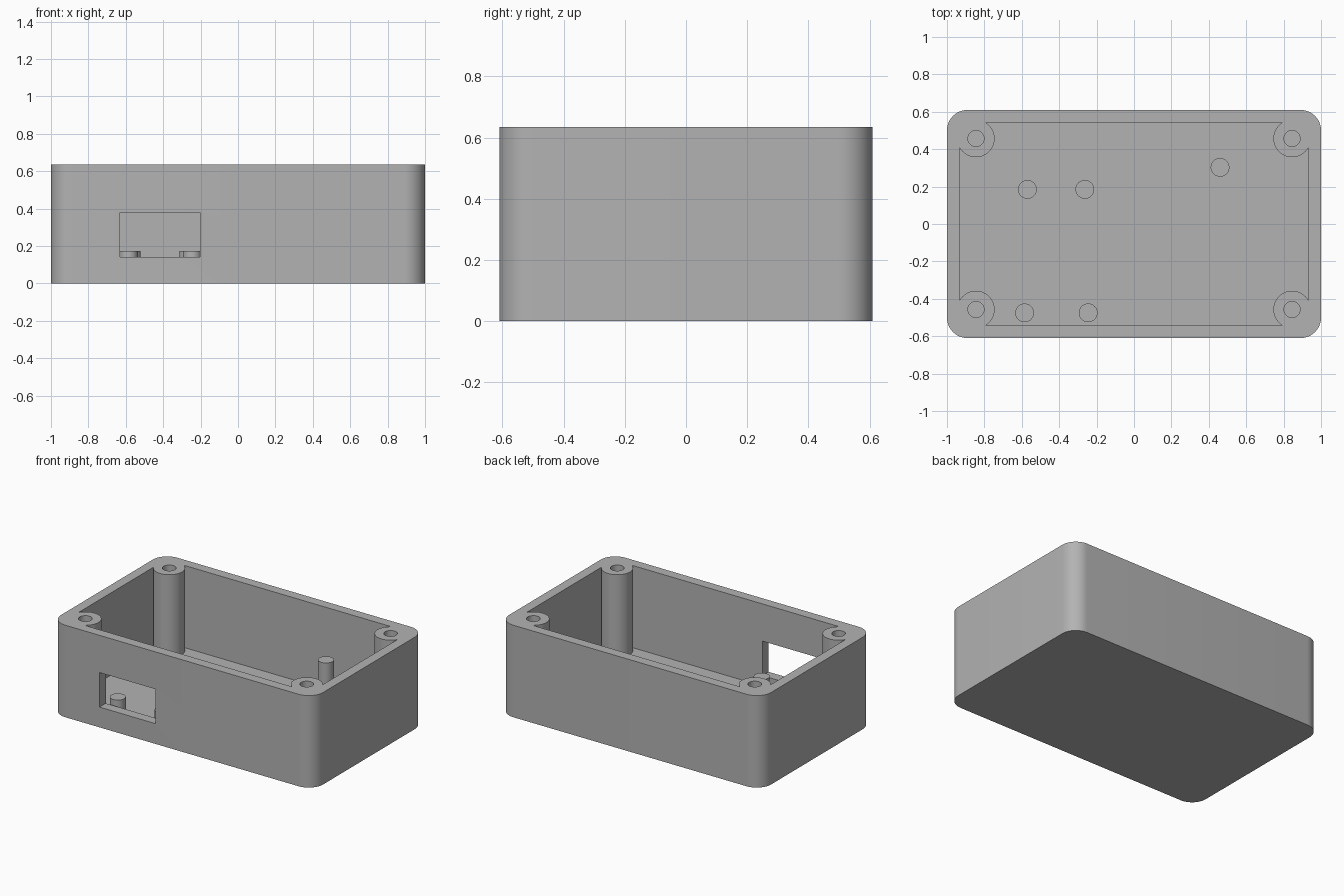
import bpy, bmesh
from math import radians, sin, cos

default = bpy.data.objects.get("Cube")
if default:
    bpy.data.objects.remove(default, do_unlink=True)

grey = bpy.data.materials.new("mid grey plastic")
grey.use_nodes = True
colour = (0.45, 0.45, 0.45, 1)
grey.diffuse_color = colour
grey.node_tree.nodes["Principled BSDF"].inputs["Base Color"].default_value = colour


def prism(name, outline, bottom, top):
    """Extrude a closed outline upwards between two heights."""
    bm = bmesh.new()
    base = bm.faces.new([bm.verts.new((x, y, bottom)) for x, y in outline])
    sides = bmesh.ops.extrude_face_region(bm, geom=[base])
    lifted = [v for v in sides["geom"] if isinstance(v, bmesh.types.BMVert)]
    bmesh.ops.translate(bm, verts=lifted, vec=(0, 0, top - bottom))
    bmesh.ops.recalc_face_normals(bm, faces=bm.faces)
    mesh = bpy.data.meshes.new(name)
    bm.to_mesh(mesh)
    bm.free()
    mesh.materials.append(grey)
    obj = bpy.data.objects.new(name, mesh)
    bpy.context.collection.objects.link(obj)
    return obj


def rounded_rect(half_x, half_y, radius, steps=12):
    corners = [(1, 1), (-1, 1), (-1, -1), (1, -1)]
    points = []
    for i, (sx, sy) in enumerate(corners):
        for k in range(steps + 1):
            a = radians(90 * (i + k / steps))
            points.append((sx * (half_x - radius) + radius * cos(a),
                           sy * (half_y - radius) + radius * sin(a)))
    return points


def cylinder(name, x, y, radius, bottom, top, sides=48):
    angles = [radians(360 * i / sides) for i in range(sides)]
    ring = [(x + radius * cos(a), y + radius * sin(a)) for a in angles]
    return prism(name, ring, bottom, top)


def cut(target, cutter):
    """Subtract the cutter from the target, then discard the cutter."""
    mod = target.modifiers.new("cut", "BOOLEAN")
    mod.operation, mod.solver, mod.object = "DIFFERENCE", "EXACT", cutter
    select(target)
    bpy.ops.object.modifier_apply(modifier=mod.name)
    bpy.data.objects.remove(cutter, do_unlink=True)


def select(obj):
    bpy.ops.object.select_all(action="DESELECT")
    obj.select_set(True)
    bpy.context.view_layer.objects.active = obj


def smooth(obj):
    select(obj)
    bpy.ops.object.shade_smooth_by_angle(angle=radians(30))


HEIGHT, FLOOR = 0.635, 0.068
posts = [(sx * 0.845, sy * 0.457) for sx in (-1, 1) for sy in (-1, 1)]

# Outer shell, and a cavity that leaves the corner screw posts standing
shell = prism("enclosure_shell", rounded_rect(1, 0.61, 0.11), 0, HEIGHT)
cavity = prism("cavity_cutter", rounded_rect(0.932, 0.542, 0.06), FLOOR, HEIGHT + 0.1)
for x, y in posts:
    cut(cavity, cylinder("post_cutter", x, y, 0.1, 0, HEIGHT + 0.2))
cut(shell, cavity)

# Screw holes down the posts
for x, y in posts:
    cut(shell, cylinder("hole_cutter", x, y, 0.043, FLOOR, HEIGHT + 0.1))

# Connector window in the front wall
window = [(-0.63, -0.7), (-0.203, -0.7), (-0.203, -0.535), (-0.63, -0.535)]
cut(shell, prism("window_cutter", window, 0.14, 0.378))
smooth(shell)

# Short board standoffs and one tall support peg
for name, x, y, top in [("front_right_standoff", -0.585, -0.475, 0.172),
                        ("front_left_standoff", -0.245, -0.475, 0.172),
                        ("back_right_standoff", -0.57, 0.185, 0.172),
                        ("back_left_standoff", -0.263, 0.185, 0.172),
                        ("tall_support_peg", 0.46, 0.303, 0.41)]:
    smooth(cylinder(name, x, y, 0.05, FLOOR - 0.01, top))
